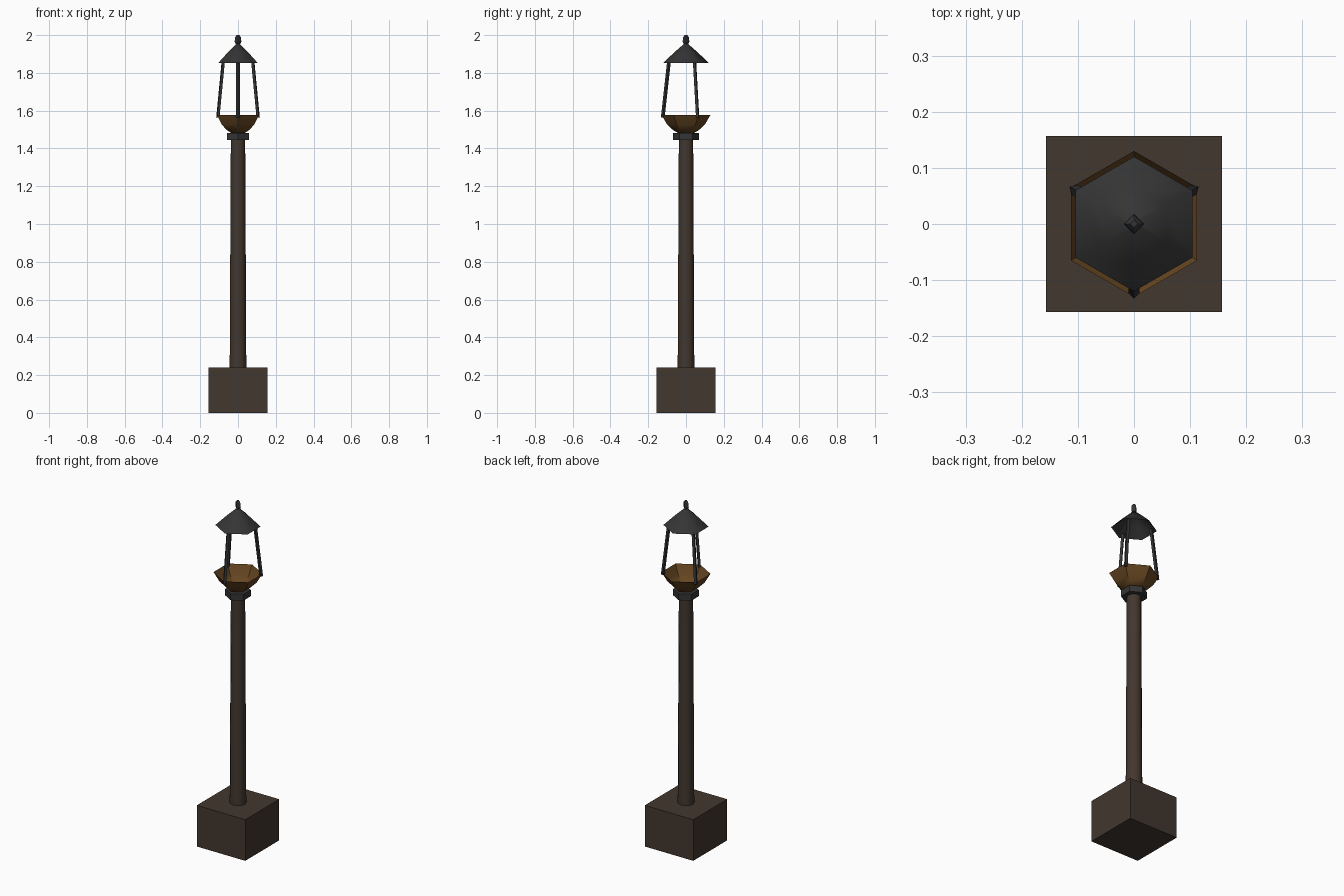
import bpy
import bmesh
from math import cos, sin, pi, radians
from mathutils import Vector

cube = bpy.data.objects.get("Cube")
if cube:
    bpy.data.objects.remove(cube, do_unlink=True)


def material(name, colour):
    mat = bpy.data.materials.new(name)
    mat.use_nodes = True
    mat.diffuse_color = (*colour, 1)
    bsdf = mat.node_tree.nodes["Principled BSDF"]
    bsdf.inputs["Base Color"].default_value = (*colour, 1)
    bsdf.inputs["Roughness"].default_value = 0.7
    return mat


wood = material("dark_wood", (0.055, 0.038, 0.028))
iron = material("dark_iron", (0.035, 0.035, 0.035))
copper = material("aged_copper", (0.13, 0.06, 0.015))


def finish(bm, name, mat, smooth_angle=None):
    mesh = bpy.data.meshes.new(name)
    bm.to_mesh(mesh)
    bm.free()
    mesh.materials.append(mat)
    obj = bpy.data.objects.new(name, mesh)
    bpy.context.collection.objects.link(obj)
    if smooth_angle:
        bpy.ops.object.select_all(action="DESELECT")
        obj.select_set(True)
        bpy.context.view_layer.objects.active = obj
        bpy.ops.object.shade_smooth_by_angle(angle=radians(smooth_angle))
    return obj


def turned(name, profile, sides, mat, caps=(True, True), smooth_angle=None):
    """Stack polygonal rings from (radius, height) pairs, one corner facing the front."""
    bm = bmesh.new()
    rings = []
    for r, z in profile:
        angles = [2 * pi * i / sides - pi / 2 for i in range(sides)]
        rings.append([bm.verts.new((r * cos(a), r * sin(a), z)) for a in angles])
    for low, high in zip(rings, rings[1:]):
        for i in range(sides):
            j = (i + 1) % sides
            bm.faces.new((low[i], low[j], high[j], high[i]))
    if caps[0]:
        bm.faces.new(rings[0][::-1])
    if caps[1]:
        bm.faces.new(rings[-1])
    return finish(bm, name, mat, smooth_angle)


# Square plinth
bm = bmesh.new()
bmesh.ops.create_cube(bm, size=1)
bmesh.ops.scale(bm, vec=(0.313, 0.313, 0.24), verts=bm.verts)
bmesh.ops.translate(bm, vec=(0, 0, 0.12), verts=bm.verts)
finish(bm, "plinth", wood)

# Tapered post and hexagonal collar
turned("post", [(0.044, 0.24), (0.038, 1.45)], 12, wood, smooth_angle=40)
turned("collar", [(0.068, 1.445), (0.068, 1.482)], 6, iron)

# Open hexagonal bowl
turned("lantern_bowl", [(0.042, 1.482), (0.068, 1.497), (0.1, 1.527), (0.125, 1.57), (0.13, 1.578)],
       6, copper, caps=(True, False), smooth_angle=35)

# Three leaning struts
for n in range(3):
    a = 2 * pi * n / 3 - pi / 2
    out = Vector((cos(a), sin(a), 0))
    side = Vector((-sin(a), cos(a), 0))
    bm = bmesh.new()
    ends = []
    for r, z in ((0.123, 1.565), (0.09, 1.862)):
        centre = out * r + Vector((0, 0, z))
        ends.append([bm.verts.new(centre + d * 0.01) for d in (out, side, -out, -side)])
    for i in range(4):
        j = (i + 1) % 4
        bm.faces.new((ends[0][i], ends[0][j], ends[1][j], ends[1][i]))
    bm.faces.new(ends[0][::-1])
    bm.faces.new(ends[1])
    finish(bm, f"strut_{n + 1}", iron)

# Hollow roof and finial
turned("roof", [(0.12, 1.853), (0.066, 1.905), (0.008, 1.956)], 6, iron,
       caps=(False, True), smooth_angle=60)
turned("finial", [(0.011, 1.952), (0.018, 1.966), (0.015, 1.99), (0.007, 2.0)], 4, iron)
